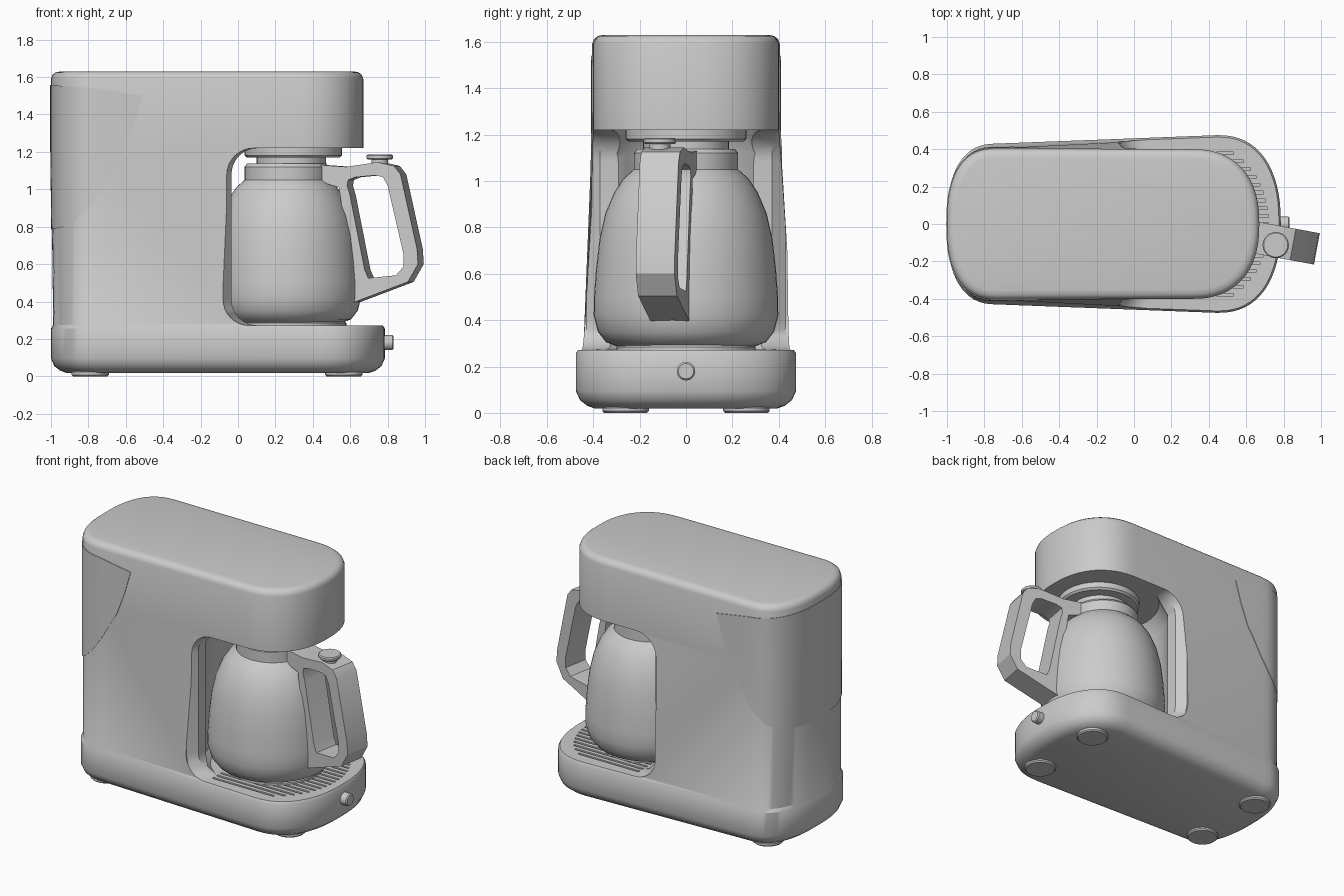
import bpy, bmesh, math
from mathutils import Matrix, Vector

if "Cube" in bpy.data.objects:
    bpy.data.objects.remove(bpy.data.objects["Cube"])

CX = 0.26                                   # carafe axis


def finish(bm, name, angle=32):
    bmesh.ops.recalc_face_normals(bm, faces=bm.faces)
    me = bpy.data.meshes.new(name)
    bm.to_mesh(me)
    bm.free()
    ob = bpy.data.objects.new(name, me)
    bpy.context.collection.objects.link(ob)
    smooth(ob, angle)
    return ob


def activate(ob):
    bpy.ops.object.select_all(action='DESELECT')
    ob.select_set(True)
    bpy.context.view_layer.objects.active = ob


def smooth(ob, angle=32):
    activate(ob)
    bpy.ops.object.shade_smooth_by_angle(angle=math.radians(angle))


def loft(name, rings, caps=True):
    """Skin closed rings of equal length."""
    bm = bmesh.new()
    vs = [[bm.verts.new(p) for p in r] for r in rings]
    n = len(vs[0])
    for a, b in zip(vs, vs[1:]):
        for i in range(n):
            bm.faces.new((a[i], a[(i + 1) % n], b[(i + 1) % n], b[i]))
    if caps:
        bm.faces.new(vs[0])
        bm.faces.new(vs[-1])
    return finish(bm, name)


def lathe(name, prof, loc, steps=48, rot=None):
    """Spin (radius, height) points about z; the ends are capped."""
    rings = [[Vector((r * math.cos(2 * math.pi * i / steps),
                      r * math.sin(2 * math.pi * i / steps), z))
              for i in range(steps)] for r, z in prof]
    m = Matrix.Translation(loc) @ (rot or Matrix())
    return loft(name, [[m @ p for p in r] for r in rings])


def disc(name, r, z0, z1, x, y=0.0, b=0.008):
    return lathe(name, [(r - b, z0), (r, z0 + b), (r, z1 - b), (r - b, z1)], (x, y, 0))


def boolean(ob, cutter, op='DIFFERENCE'):
    cutter.hide_render = True
    m = ob.modifiers.new('cut', 'BOOLEAN')
    m.operation, m.object, m.solver = op, cutter, 'EXACT'
    activate(ob)
    bpy.ops.object.modifier_apply(modifier=m.name)
    bpy.data.objects.remove(cutter)
    smooth(ob)


def section(z, inset, xf, wf, wb, rf, grow=0.0):
    """Stadium-like plan: rounded nose at +x, softer corners at -x."""
    d, n, pts = inset - grow, 16, []
    for i in range(-n, n + 1):
        a = math.pi / 2 * i / n
        c, s = abs(math.cos(a)) ** 0.85, abs(math.sin(a)) ** 0.85
        pts.append((xf - rf + (rf - d) * c, math.copysign((wf - d) * s, a), z))
    for i in range(n, -n - 1, -1):
        a = math.pi / 2 * i / n
        c, s = abs(math.cos(a)) ** 0.8, abs(math.sin(a)) ** 0.8
        pts.append((-0.73 - (0.27 - d) * c, math.copysign((wb - d) * s, a), z))
    return pts


BASE = (0.785, 0.475, 0.43, 0.34)
HEAD = (0.67, 0.40, 0.405, 0.36)


def shell(name, grow=0.0):
    low = [(0.018, 0.085), (0.03, 0.05), (0.055, 0.018), (0.095, 0.0), (0.255, 0.0), (0.275, 0.012)]
    top = [(1.215, 0.0), (1.59, 0.0), (1.612, 0.008), (1.625, 0.024), (1.63, 0.05)]
    return loft(name, [section(z, d, *BASE, grow) for z, d in low] +
                      [section(z, d, *HEAD, grow) for z, d in top])


# housing with the carafe bay cut out, its rim flared outwards
def bay_outline(y, d):
    pts, r = [(1.3, y, 0.272), (1.3, y, 1.22)], 0.14
    for z, a0 in ((1.22 - r, 90), (0.272 + r, 180)):
        for i in range(9):
            a = math.radians(a0 + 90 * i / 8)
            pts.append((d + r + r * math.cos(a), y, z + r * math.sin(a)))
    return pts


body = shell('housing')
bay = loft('bay_cutter', [bay_outline(y, d) for y, d in
           ((-0.7, -0.08), (-0.43, -0.08), (-0.37, -0.035),
            (0.37, -0.035), (0.43, -0.08), (0.7, -0.08))])
boolean(body, bay)
boolean(body, lathe('niche_cutter', [(0.38, 0.273), (0.415, 0.31), (0.415, 1.12), (0.36, 1.219)],
                    (CX, 0, 0)))

# drip grooves along the tray
bm = bmesh.new()
for i in range(-9, 10):
    y = i * 0.042
    x1 = 0.36 + 0.36 * math.sqrt(1 - (y / 0.43) ** 2)
    x0 = 0.08
    bmesh.ops.create_cube(bm, size=1, matrix=Matrix.Translation(((x0 + x1) / 2, y, 0.275))
                          @ Matrix.Diagonal((x1 - x0, 0.015, 0.03, 1)))
boolean(body, finish(bm, 'groove_cutter'))

# water tank panel: the same shell, a hair proud, trimmed to its curved outline
tank = shell('water_tank_panel', 0.004)
trim = [(-1.2, 0.785), (-1.0, 0.785), (-0.93, 0.80), (-0.86, 0.84), (-0.79, 0.91), (-0.72, 1.01),
        (-0.61, 1.20), (-0.55, 1.36), (-0.51, 1.50), (-0.75, 1.54), (-1.2, 1.57)]
boolean(tank, loft('trim_cutter', [[(x, y, z) for x, z in trim] for y in (-0.7, 0.7)]), 'INTERSECT')

# feet
for x in (-0.79, 0.565):
    for y in (-0.26, 0.26):
        disc('foot', 0.1, 0.0, 0.03, x, y)

# brew outlet, warming plate, front knob
disc('brew_head', 0.26, 1.17, 1.24, 0.295, b=0.012)
disc('brew_outlet', 0.185, 1.12, 1.18, 0.285)
disc('warming_plate', 0.3, 0.262, 0.292, 0.28)
lathe('knob', [(0.04, -0.03), (0.04, 0.04), (0.033, 0.047)], (0.785, 0, 0.18), 24,
      Matrix.Rotation(math.pi / 2, 4, 'Y'))

# carafe
lathe('carafe', [(0.30, 0.288), (0.345, 0.305), (0.38, 0.35), (0.398, 0.42), (0.397, 0.50),
                 (0.388, 0.62), (0.373, 0.75), (0.348, 0.86), (0.31, 0.95), (0.27, 1.01),
                 (0.225, 1.05)], (CX, 0, 0))
lathe('carafe_collar', [(0.215, 1.03), (0.225, 1.045), (0.225, 1.12), (0.212, 1.137),
                        (0.19, 1.137), (0.18, 1.125)], (CX, 0, 0))

# handle: closed loop, swung slightly towards the front
TURN = Matrix.Translation((CX, 0, 0)) @ Matrix.Rotation(math.radians(-10.5), 4, 'Z')
outer = [(0.46, 1.13), (0.60, 1.12), (0.77, 1.145), (0.86, 1.125), (0.895, 1.08), (0.985, 0.68),
         (0.99, 0.60), (0.935, 0.505), (0.64, 0.395), (0.63, 0.56), (0.56, 1.01), (0.46, 1.04)]
inner = [(0.61, 1.05), (0.65, 1.065), (0.76, 1.075), (0.80, 1.065), (0.825, 1.02), (0.912, 0.65),
         (0.91, 0.585), (0.87, 0.54), (0.72, 0.525), (0.70, 0.57), (0.62, 0.97), (0.605, 1.02)]
bm = bmesh.new()
rows = []
for pts, h in ((outer, -0.085), (inner, -0.085), (inner, 0.085), (outer, 0.085)):
    rows.append([bm.verts.new(TURN @ Vector(((x - CX) * 1.0, h, z))) for x, z in pts])
for k in range(4):
    a, b = rows[k], rows[(k + 1) % 4]
    for i in range(12):
        j = (i + 1) % 12
        bm.faces.new((a[i], a[j], b[j], b[i]))
rim = [e for e in bm.edges if len(e.link_faces) == 2 and e.calc_face_angle(0) > 1.2]
bmesh.ops.bevel(bm, geom=rim, offset=0.014, segments=2, affect='EDGES')
finish(bm, 'carafe_handle')

# thumb button on the handle
p = TURN @ Vector((0.51, -0.02, 0))
disc('thumb_button', 0.07, 1.16, 1.186, p.x, p.y, 0.006)
disc('thumb_button_stem', 0.045, 1.11, 1.165, p.x, p.y, 0.004)
